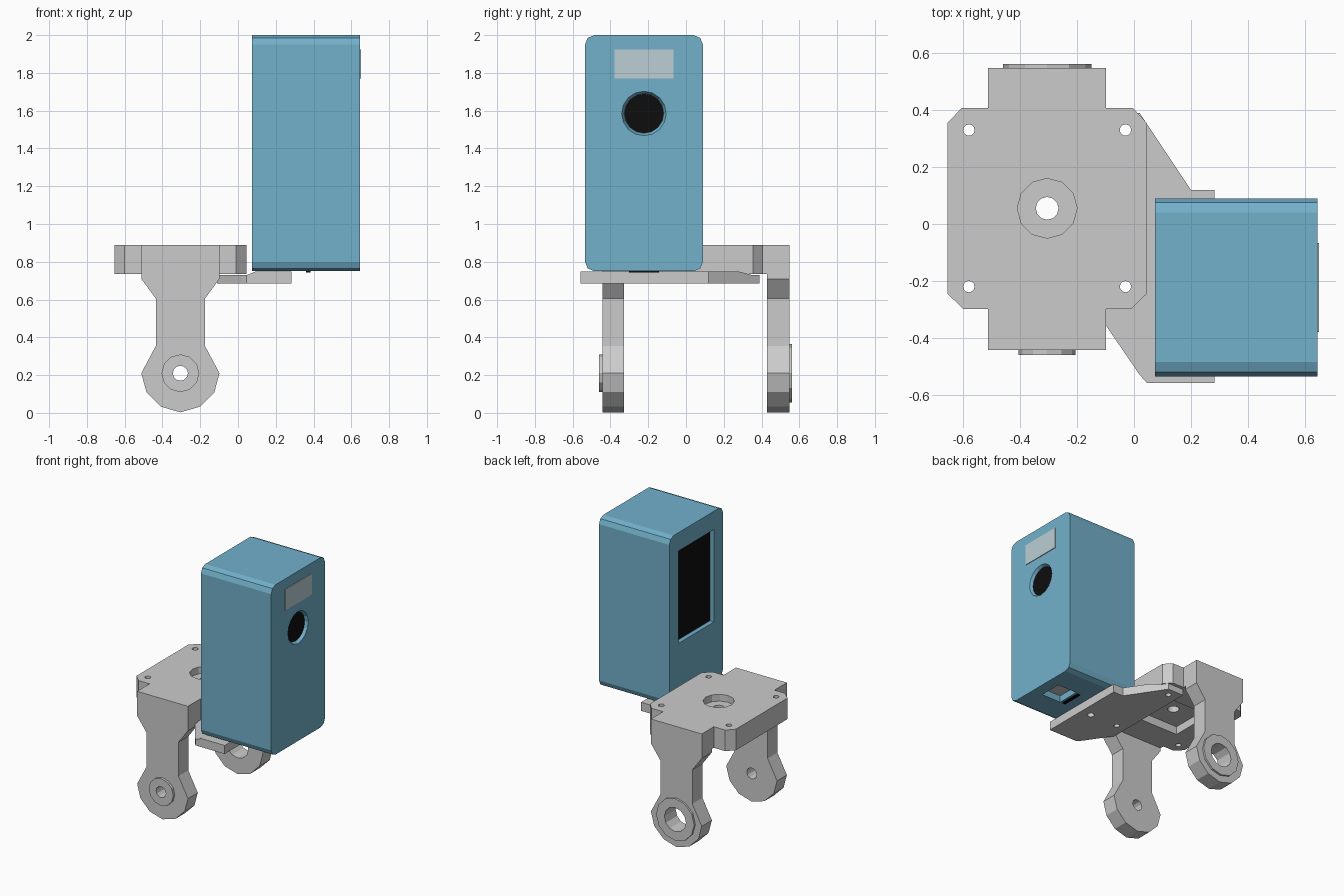
import bpy, bmesh, math
from mathutils import Vector

if "Cube" in bpy.data.objects:
    bpy.data.objects.remove(bpy.data.objects["Cube"])


def material(name, rgb):
    m = bpy.data.materials.new(name)
    m.diffuse_color = (*rgb, 1)
    m.use_nodes = True
    m.node_tree.nodes["Principled BSDF"].inputs["Base Color"].default_value = m.diffuse_color
    return m


BLUE = material("blue_case", (0.17, 0.44, 0.6))
BLACK = material("black_glass", (0.004, 0.004, 0.004))
PALE = material("pale_window", (0.5, 0.62, 0.66))

# axis -> placement of a profile point (u, v) at depth d
PLACE = {"x": lambda u, v, d: (d, u, v),
         "y": lambda u, v, d: (u, d, v),
         "z": lambda u, v, d: (u, v, d)}


def prism(name, pts, axis, d0, d1, mat=None, end_pts=None):
    """Extrude (or loft to end_pts) a profile along an axis."""
    bm = bmesh.new()
    a = [bm.verts.new(PLACE[axis](u, v, d0)) for u, v in pts]
    b = [bm.verts.new(PLACE[axis](u, v, d1)) for u, v in (end_pts or pts)]
    bm.faces.new(a)
    bm.faces.new(b)
    for i in range(len(a)):
        j = (i + 1) % len(a)
        bm.faces.new((a[i], a[j], b[j], b[i]))
    bmesh.ops.recalc_face_normals(bm, faces=bm.faces)
    me = bpy.data.meshes.new(name)
    bm.to_mesh(me)
    bm.free()
    ob = bpy.data.objects.new(name, me)
    bpy.context.collection.objects.link(ob)
    if mat:
        me.materials.append(mat)
    return ob


def rect(u0, u1, v0, v1):
    return [(u0, v0), (u1, v0), (u1, v1), (u0, v1)]


def circle(u, v, r, n=12):
    return [(u + r * math.cos(2 * math.pi * i / n),
             v + r * math.sin(2 * math.pi * i / n)) for i in range(n)]


def cut(ob, *cutters):
    """Subtract the cutters, bake the result and remove them."""
    for c in cutters:
        m = ob.modifiers.new("cut", "BOOLEAN")
        m.operation, m.solver, m.object = "DIFFERENCE", "EXACT", c
    bpy.context.view_layer.update()
    dg = bpy.context.evaluated_depsgraph_get()
    me = bpy.data.meshes.new_from_object(ob.evaluated_get(dg))
    ob.modifiers.clear()
    ob.data = me
    for c in cutters:
        bpy.data.objects.remove(c)


# camera case: rounded profile with lens, screen and port recesses
Y0, Y1, Z0, Z1, R = -0.535, 0.09, 0.75, 2.0, 0.05
YC = (Y0 + Y1) / 2
outline = []
for cy, cz, start in ((Y1 - R, Z1 - R, 0), (Y0 + R, Z1 - R, 90),
                      (Y0 + R, Z0 + R, 180), (Y1 - R, Z0 + R, 270)):
    for k in range(3):
        t = math.radians(start + 45 * k)
        outline.append((cy + R * math.cos(t), cz + R * math.sin(t)))
case = prism("camera_case", outline, "x", 0.073, 0.645, BLUE)
cut(case,
    prism("lens_cut", circle(YC, 1.585, 0.105, 16), "x", 0.62, 0.6451, BLUE,
          circle(YC, 1.585, 0.118, 16)),
    prism("screen_cut", rect(YC - 0.207, YC + 0.207, 1.185, 1.865), "x", 0, 0.105, BLUE),
    prism("port_cut", rect(0.40, 0.56, YC - 0.085, YC + 0.085), "z", 0.7, 0.80, BLUE))
prism("lens_glass", circle(YC, 1.585, 0.104, 16), "x", 0.61, 0.626, BLACK)
prism("front_window", rect(YC - 0.156, YC + 0.156, 1.77, 1.925), "x", 0.63, 0.65, PALE)
prism("rear_screen", rect(YC - 0.205, YC + 0.205, 1.19, 1.86), "x", 0.102, 0.12, BLACK)
prism("port_floor", rect(0.402, 0.558, YC - 0.083, YC + 0.083), "z", 0.797, 0.81)
prism("card_slot", rect(0.36, 0.385, YC - 0.08, YC + 0.08), "z", 0.744, 0.76, BLACK)

# bracket top plate: chamfered cross shape with screw holes and hub seat
CX, CY = -0.305, 0.055
ARM0, ARM1 = -0.512, -0.098
plate = prism("bracket_plate", [
    (-0.655, -0.245), (-0.60, -0.298), (ARM0, -0.298), (ARM0, -0.442),
    (ARM1, -0.442), (ARM1, -0.298), (-0.01, -0.298), (0.045, -0.245),
    (0.045, 0.355), (-0.005, 0.408), (ARM1, 0.408), (ARM1, 0.548),
    (ARM0, 0.548), (ARM0, 0.408), (-0.605, 0.408), (-0.655, 0.355)], "z", 0.735, 0.89)
screws = [(CX + sx * 0.275, CY + sy * 0.275) for sx in (-1, 1) for sy in (-1, 1)]
cut(plate,
    prism("hub_cut", circle(CX, CY, 0.105), "z", 0.84, 1.0),
    prism("bore_cut", circle(CX, CY, 0.04), "z", 0.6, 1.1),
    prism("pocket_cut", rect(CX - 0.17, CX + 0.17, CY - 0.17, CY + 0.17), "z", 0.6, 0.795),
    *[prism("screw_cut", circle(x, y, 0.02), "z", 0.6, 1.1) for x, y in screws])

# side arms: half profile mirrored about the arm axis, ending in a faceted eye
half = [(0.207, 0.735), (0.207, 0.71), (0.13, 0.605), (0.13, 0.355), (0.207, 0.21),
        (0.18, 0.11), (0.104, 0.033)]
arm_profile = ([(CX + u, z) for u, z in half] + [(CX, 0.003)]
               + [(CX - u, z) for u, z in reversed(half)])
for name, y_in, y_out, y_boss, r_boss, r_hole in (
        ("front", -0.328, -0.442, -0.46, 0.10, 0.04),
        ("back", 0.43, 0.548, 0.562, 0.155, 0.088)):
    arm = prism(name + "_arm", arm_profile, "y", y_in, y_out)
    cut(arm, prism("hole_cut", circle(CX, 0.21, r_hole), "y", y_in * 0.5, y_out * 1.5))
    boss = prism(name + "_boss", circle(CX, 0.21, r_boss), "y", y_out, y_boss)
    cut(boss, prism("hole_cut", circle(CX, 0.21, r_hole), "y", y_in, y_out * 1.5))

# camera adapter plate under the bracket, stepped up beneath the case
adapter = prism("adapter_plate", [
    (-0.11, -0.34), (0.02, -0.53), (0.045, -0.558), (0.282, -0.558), (0.282, 0.12),
    (0.20, 0.12), (0.02, 0.39), (-0.11, 0.39)], "z", 0.685, 0.748)
cut(adapter,
    prism("ramp_cut", [(-0.3, 0.73), (0.048, 0.73), (0.095, 0.749), (-0.3, 0.9)], "y", -1, 1),
    prism("tripod_cut", circle(0.2, YC, 0.025), "z", 0.6, 0.9),
    *[prism("screw_cut", circle(x, y, 0.02), "z", 0.6, 0.9) for x, y in screws[2:]])
